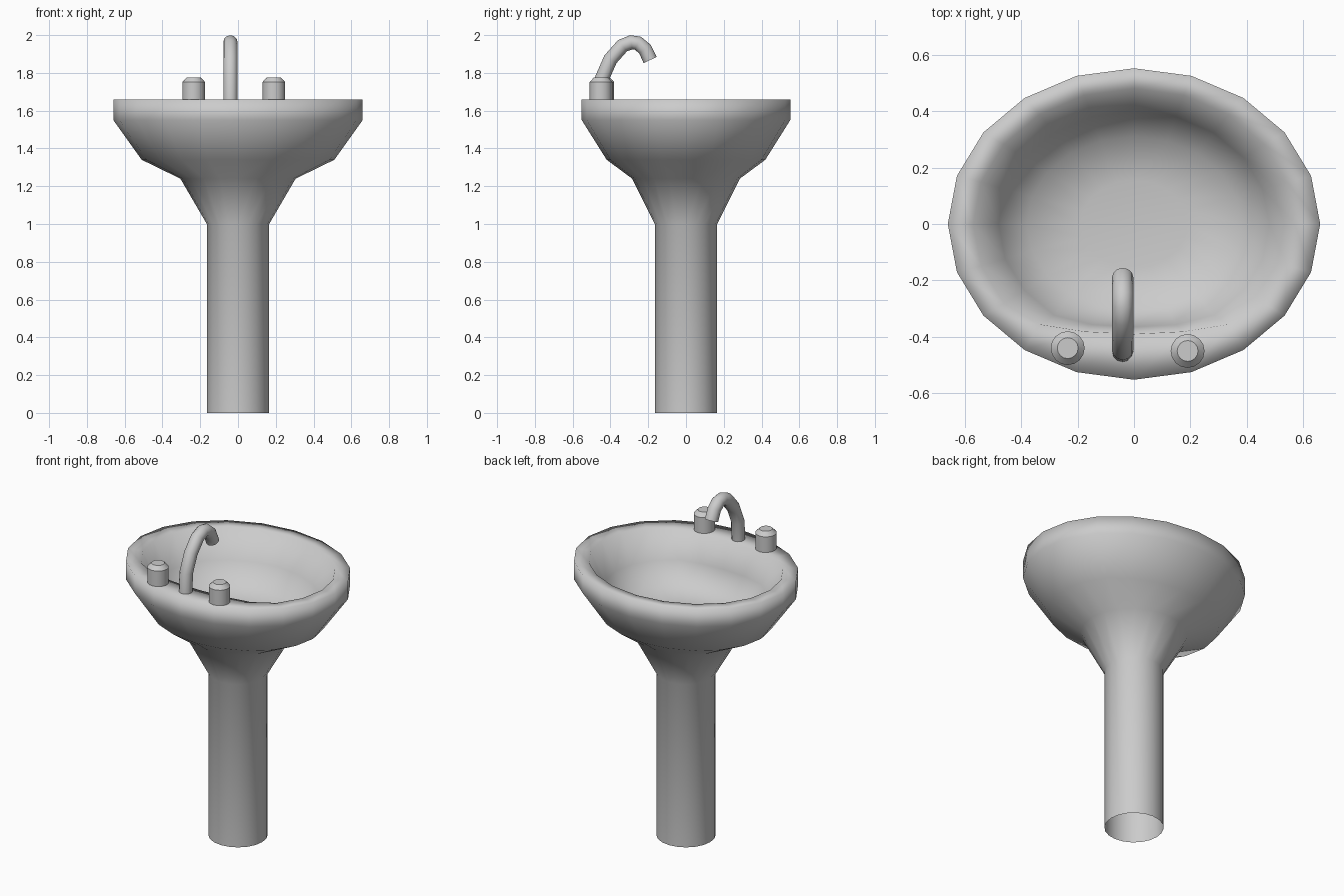
import bpy, bmesh
from math import sin, cos, pi, hypot
from mathutils import Vector

if "Cube" in bpy.data.objects:
    bpy.data.objects.remove(bpy.data.objects["Cube"])


def loft(name, rings, cap_start=False, cap_end=False, angle=40):
    """Skin a list of equal-length point rings into one smooth-shaded object."""
    bm = bmesh.new()
    loops = [[bm.verts.new(p) for p in ring] for ring in rings]
    n = len(loops[0])
    for a, b in zip(loops, loops[1:]):
        for i in range(n):
            j = (i + 1) % n
            bm.faces.new((a[i], a[j], b[j], b[i]))
    if cap_start:
        bm.faces.new(loops[0][::-1])
    if cap_end:
        bm.faces.new(loops[-1])
    me = bpy.data.meshes.new(name)
    bm.to_mesh(me)
    bm.free()
    ob = bpy.data.objects.new(name, me)
    bpy.context.collection.objects.link(ob)
    bpy.ops.object.select_all(action='DESELECT')
    ob.select_set(True)
    bpy.context.view_layer.objects.active = ob
    bpy.ops.object.shade_smooth_by_angle(angle=angle * pi / 180)
    return ob


def ellipse(rx, ry, z, cx=0, cy=0, n=20, ledge=None):
    """Horizontal ring; ledge flattens the front side of the bowl opening."""
    pts = []
    for i in range(n):
        a = 2 * pi * i / n
        x, y = rx * cos(a), ry * sin(a)
        if ledge and y < 0:
            y = -min(-y, ledge * (0.54 - 0.46 * sin(a)))
        pts.append((cx + x, cy + y, z))
    return pts


# pedestal, flared neck, bowl outside, rim and bowl inside (open at the foot)
loft("pedestal_basin", [
    ellipse(0.165, 0.165, 0),
    ellipse(0.165, 0.165, 1.0),
    ellipse(0.305, 0.285, 1.24),
    ellipse(0.51, 0.42, 1.34),
    ellipse(0.66, 0.552, 1.55),
    ellipse(0.66, 0.552, 1.658),
    ellipse(0.57, 0.48, 1.655, ledge=0.39),
    ellipse(0.48, 0.40, 1.49, ledge=0.365),
    ellipse(0.38, 0.31, 1.37),
    ellipse(0.19, 0.155, 1.345),
], cap_end=True, angle=100)

# tap handles
for name, x, y in (("left_handle", -0.235, -0.44), ("right_handle", 0.19, -0.45)):
    loft(name, [ellipse(r, r, z, x, y, 16) for r, z in
                ((0.06, 1.63), (0.06, 1.752), (0.037, 1.776))],
         cap_start=True, cap_end=True, angle=35)

# curved spout swept along a path in the YZ plane
path = [(-0.452, 1.63), (-0.445, 1.77), (-0.40, 1.872), (-0.336, 1.944),
        (-0.29, 1.962), (-0.255, 1.957), (-0.217, 1.926), (-0.19, 1.868)]
rings = []
for i, (y, z) in enumerate(path):
    y0, z0 = path[max(i - 1, 0)]
    y1, z1 = path[min(i + 1, len(path) - 1)]
    length = hypot(y1 - y0, z1 - z0)
    side = Vector((0, -(z1 - z0), y1 - y0)) / length
    rings.append([Vector((-0.04, y, z)) + 0.038 *
                  (Vector((-1, 0, 0)) * cos(a) + side * sin(a))
                  for a in (2 * pi * k / 12 for k in range(12))])
spout = loft("spout", rings, True, True, angle=60)

# consistent outward normals
for ob in bpy.context.collection.objects:
    bm = bmesh.new()
    bm.from_mesh(ob.data)
    bmesh.ops.recalc_face_normals(bm, faces=bm.faces)
    bm.to_mesh(ob.data)
    bm.free()
